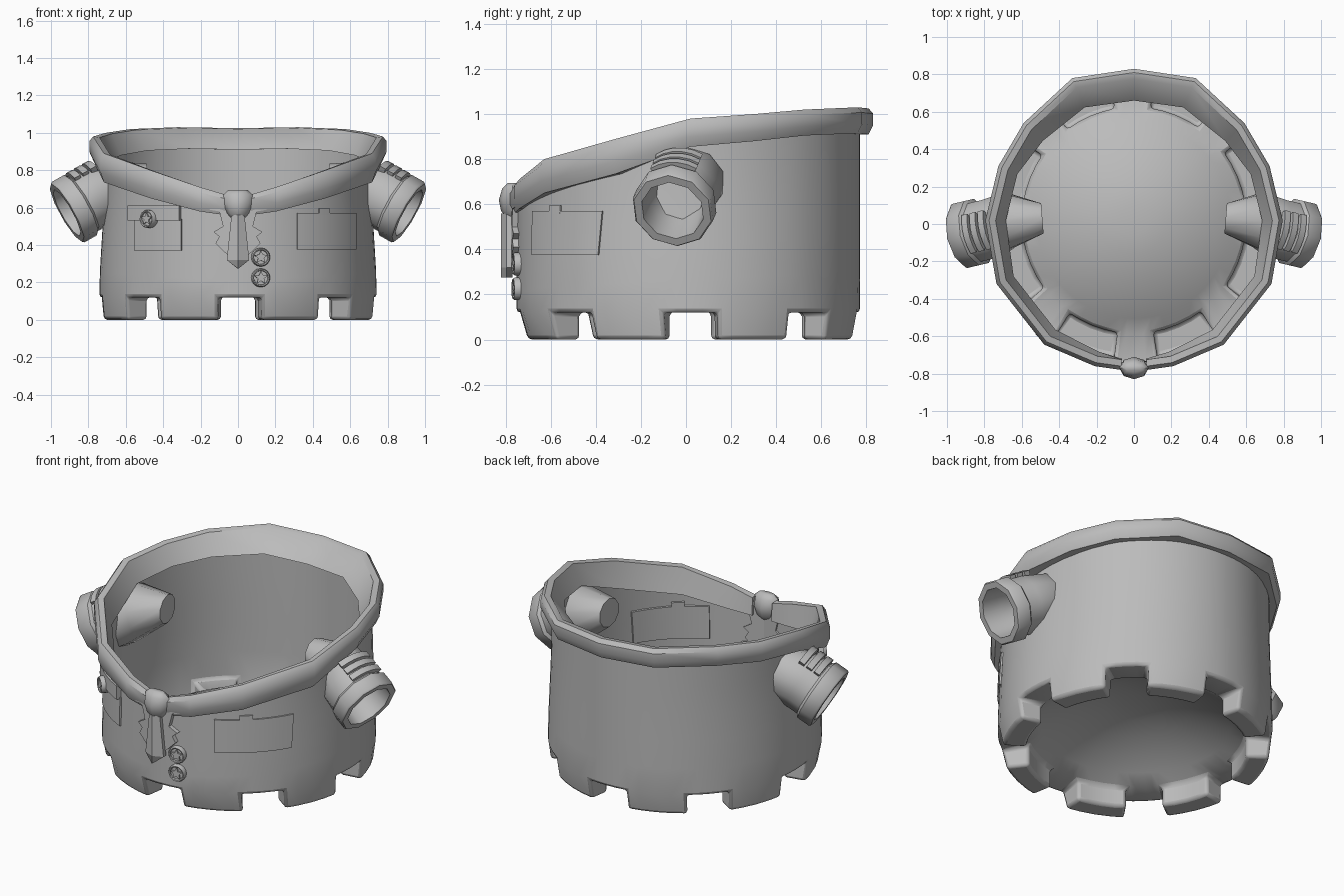
import bpy, bmesh, math
from mathutils import Matrix, Vector

if "Cube" in bpy.data.objects:
    bpy.data.objects.remove(bpy.data.objects["Cube"])

GREY = bpy.data.materials.new("plain_grey")
GREY.diffuse_color = (0.5, 0.5, 0.5, 1)
GREY.use_nodes = True
GREY.node_tree.nodes["Principled BSDF"].inputs["Base Color"].default_value = GREY.diffuse_color


def finish(bm, name, angle=35, bevel=0):
    bmesh.ops.remove_doubles(bm, verts=bm.verts, dist=0.0005)
    bmesh.ops.recalc_face_normals(bm, faces=bm.faces)
    me = bpy.data.meshes.new(name)
    bm.to_mesh(me)
    bm.free()
    me.materials.append(GREY)
    ob = bpy.data.objects.new(name, me)
    bpy.context.collection.objects.link(ob)
    bpy.ops.object.select_all(action='DESELECT')
    ob.select_set(True)
    bpy.context.view_layer.objects.active = ob
    if bevel:
        m = ob.modifiers.new("soft_edges", 'BEVEL')
        m.width, m.segments, m.limit_method = bevel, 2, 'ANGLE'
        m.angle_limit = math.radians(40)
    bpy.ops.object.shade_smooth_by_angle(angle=math.radians(angle))
    return ob


def bridge(bm, rows, closed=False):
    """Quads between consecutive rows of vertices."""
    for a, b in zip(rows, rows[1:]):
        n = len(a)
        for i in range(n if closed else n - 1):
            j = (i + 1) % n
            bm.faces.new((a[i], a[j], b[j], b[i]))


# Collar path, back to front: x, y, top z, height, inner slope
COLLAR = [(0, .83, 1.025, .115, .17), (.33, .78, 1.03, .115, .17), (.59, .54, 1.02, .115, .14),
          (.725, .31, 1.0, .12, .11), (.795, .02, .98, .125, .11), (.735, -.32, .89, .155, .1),
          (.48, -.645, .80, .15, .1), (.21, -.76, .71, .13, .08), (.07, -.78, .67, .11, .06)]
YC, YR = .01, .762


def wall_r(z):
    return .742 - .03 * min(max((z - .2) / .5, 0), 1)


def wall_y(x, z):
    return YC - YR * math.sqrt(max(1 - (x / wall_r(z)) ** 2, 0))


def wall_top(a):
    """Height of the wall hidden inside the collar, a = angle from the front."""
    a = abs((a + math.pi) % (2 * math.pi) - math.pi)
    pts = [(math.atan2(x, -y), z - .8 * h) for x, y, z, h, s in COLLAR][::-1]
    if a <= pts[0][0]:
        return pts[0][1]
    for (a0, z0), (a1, z1) in zip(pts, pts[1:]):
        if a <= a1 + 1e-6:
            return z0 + (z1 - z0) * (a - a0) / (a1 - a0)
    return pts[-1][1]


# Body: wall, eight hollow feet, domed floor
bm = bmesh.new()
angles = [math.radians(45 * s + d) for s in range(8) for d in (0, 5, 10, 16, 23, 30, 36.5, 41)]
N = len(angles)


def ring(rx, ry, yc, zf):
    return [bm.verts.new((rx(a) * math.sin(a), yc - ry * math.cos(a), zf(a))) for a in angles]


walls = []
for k in range(6):
    zf = lambda a, k=k: .12 + (wall_top(a) - .12) * k / 5
    walls.append(ring(lambda a: wall_r(zf(a)), YR, YC, zf))
bridge(bm, walls, True)
floors = [ring(lambda a: r, r * 1.01, .02, lambda a: .12 + .2 * (1 - (r / .6) ** 2))
          for r in (.6, .52, .42, .3, .18, .08)]
bridge(bm, floors, True)
bm.faces.new(floors[-1])
outer = ring(lambda a: .728, .728, .017, lambda a: 0)
inner = ring(lambda a: .6, .606, .02, lambda a: 0)
for c in range(N):
    d = (c + 1) % N
    if 2 <= c % 8 <= 5:
        bridge(bm, [[walls[0][c], walls[0][d]], [outer[c], outer[d]],
                    [inner[c], inner[d]], [floors[0][c], floors[0][d]]])
    else:
        bm.faces.new((walls[0][c], walls[0][d], floors[0][d], floors[0][c]))
    if c % 8 in (2, 6):
        bm.faces.new((walls[0][c], outer[c], inner[c], floors[0][c]))
bmesh.ops.delete(bm, geom=[v for v in bm.verts if not v.link_faces], context='VERTS')
finish(bm, "body", 40, .018)

# Collar: faceted band, open at the front
bm = bmesh.new()
path = [(-x, y, z, h, s) for x, y, z, h, s in COLLAR[:0:-1]] + COLLAR
rows = []
for x, y, z, h, s in path:
    r = math.hypot(x, y)
    sec = [(r * .975, z - h), (r, z - h * .65), (r, z - h * .2), (r - .02, z),
           (r - .055, z - .005), (r - s, z - h), ]
    rows.append([bm.verts.new((x / r * q, y / r * q, w)) for q, w in sec])
bridge(bm, rows, True)
bm.faces.new(rows[0])
bm.faces.new(rows[-1][::-1])
finish(bm, "collar", 40)


def prism(name, pts, y0, y1, follow=False, angle=30):
    """Extruded x-z outline, optionally laid on the front wall."""
    bm = bmesh.new()
    rows = [[bm.verts.new((x, y + (wall_y(x, z) if follow else 0), z)) for x, z in pts] for y in (y0, y1)]
    bridge(bm, rows, True)
    bm.faces.new(rows[0])
    bm.faces.new(rows[1][::-1])
    return finish(bm, name, angle)


# Jagged lapels under the collar
LAPEL = [(0, .64), (.1, .65), (.22, .6), (.1, .58), (.08, .5), (.13, .47),
         (.1, .445), (.12, .41), (.07, .36), (.03, .33), (0, .4)]
for s, side in ((1, "right"), (-1, "left")):
    prism("lapel_" + side, [(s * x, z) for x, z in LAPEL], -.025, .01, True)

# Tie: knot and folded blade
bm = bmesh.new()
rows = []
for z, w, d in ((.695, .05, .02), (.67, .078, .045), (.62, .078, .06), (.57, .06, .05), (.545, .04, .03)):
    rows.append([bm.verts.new((w * math.cos(t * math.pi / 4), -.77 - d * math.sin(t * math.pi / 4), z))
                 for t in range(8)])
bridge(bm, rows, True)
bm.faces.new(rows[0])
bm.faces.new(rows[-1])
finish(bm, "tie_knot", 50)
bm = bmesh.new()
rows = [[bm.verts.new(p) for p in ((-w, -.77, z), (-w, -.795, z), (0, -.82, z), (w, -.795, z), (w, -.77, z))]
        for z, w in ((.56, .035), (.32, .06), (.275, .004))]
bridge(bm, rows, True)
bm.faces.new(rows[0])
bm.faces.new(rows[-1])
finish(bm, "tie_blade", 20)


def patch(name, x0, x1, z0, z1, out, back):
    """Curved plate that follows the front wall."""
    bm = bmesh.new()
    xs = [x0 + (x1 - x0) * i / 12 for i in range(13)]
    loops = []
    for x in xs:
        loops.append([bm.verts.new((x * (1 + o), wall_y(x, z) * (1 + o), z))
                      for z, o in ((z0, out), (z1, out), (z1, -back), (z0, -back))])
    bridge(bm, loops, True)
    bm.faces.new(loops[0])
    bm.faces.new(loops[-1])
    finish(bm, name, 35)


# Chest pockets
patch("right_pocket", .315, .625, .375, .57, .012, .02)
patch("right_pocket_tab", .43, .485, .56, .595, .012, .02)
patch("left_pocket", -.55, -.3, .37, .54, .012, .002)
patch("left_pocket_flap", -.57, -.305, .53, .612, .035, .002)


def lathe(bm, profile, n, mat, a0=0, a1=2 * math.pi, closed=False):
    """Revolve (radius, height[, own frame]) points about the local z of mat."""
    full = a1 - a0 > 6.28
    rows = []
    for r, h, *own in profile:
        m = own[0] if own else mat
        rows.append([bm.verts.new(m @ Vector((r * math.cos(a0 + (a1 - a0) * i / n),
                                              r * math.sin(a0 + (a1 - a0) * i / n), h)))
                     for i in range(n if full else n + 1)])
    bridge(bm, rows + ([rows[0]] if closed else []), full)
    if not full:
        bm.faces.new([r[0] for r in rows])
        bm.faces.new([r[-1] for r in rows])


def frame(origin, axis, up):
    z = Vector(axis).normalized()
    x = (Vector(up) - Vector(up).dot(z) * z).normalized()
    y = z.cross(x)
    m = Matrix((x, y, z)).transposed().to_4x4()
    m.translation = origin
    return m


# Round buttons and badge with raised stars
for name, x, z, r, lift in (("upper_button", .12, .335, .05, 0), ("lower_button", .12, .225, .05, 0),
                            ("pocket_badge", -.46, .54, .048, .026)):
    y = wall_y(x, z)
    nrm = Vector((x, y, 0)).normalized()
    m = frame(Vector((x, y, z)) + nrm * lift, nrm, (0, 0, 1))
    bm = bmesh.new()
    lathe(bm, [(r, -.02), (r, .018), (r * .9, .026), (r * .78, .024), (r * .74, .014), (.0004, .014)], 16, m)
    star = [[bm.verts.new(m @ Vector((q * math.cos(i * math.pi / 5), q * math.sin(i * math.pi / 5), h)))
             for i in range(10) for q in [r * (.34 if i % 2 else .74)]] for h in (.012, .024)]
    bridge(bm, star, True)
    bm.faces.new(star[1])
    finish(bm, name, 35)

# Sleeves: slanted tubes with cuff, bent tapered inner end and three raised bars
for s, side in ((1, "right"), (-1, "left")):
    m = frame((s * .915, -.06, .572), (-s * .85, .2, .48), (0, 0, 1))
    mid = frame((s * .67, .02, .70), (-s * .95, .15, .25), (0, 0, 1))
    tip = frame((s * .49, .03, .75), (-s, .08, .0), (0, 0, 1))
    bm = bmesh.new()
    lathe(bm, [(.0004, 0, tip), (.085, 0, tip), (.155, 0, mid), (.168, .18), (.168, .1), (.185, .085),
               (.185, .01), (.178, 0), (.142, 0), (.135, .12), (.11, .28), (.0004, .28)], 10, m)
    finish(bm, "sleeve_" + side, 37)
    for i in range(3):
        t = .105 + .05 * i
        bm = bmesh.new()
        lathe(bm, [(.15, t), (.187, t), (.187, t + .035), (.15, t + .035)], 5, m, -.6, .6, True)
        finish(bm, "sleeve_bar_%s_%d" % (side, i + 1), 32)
